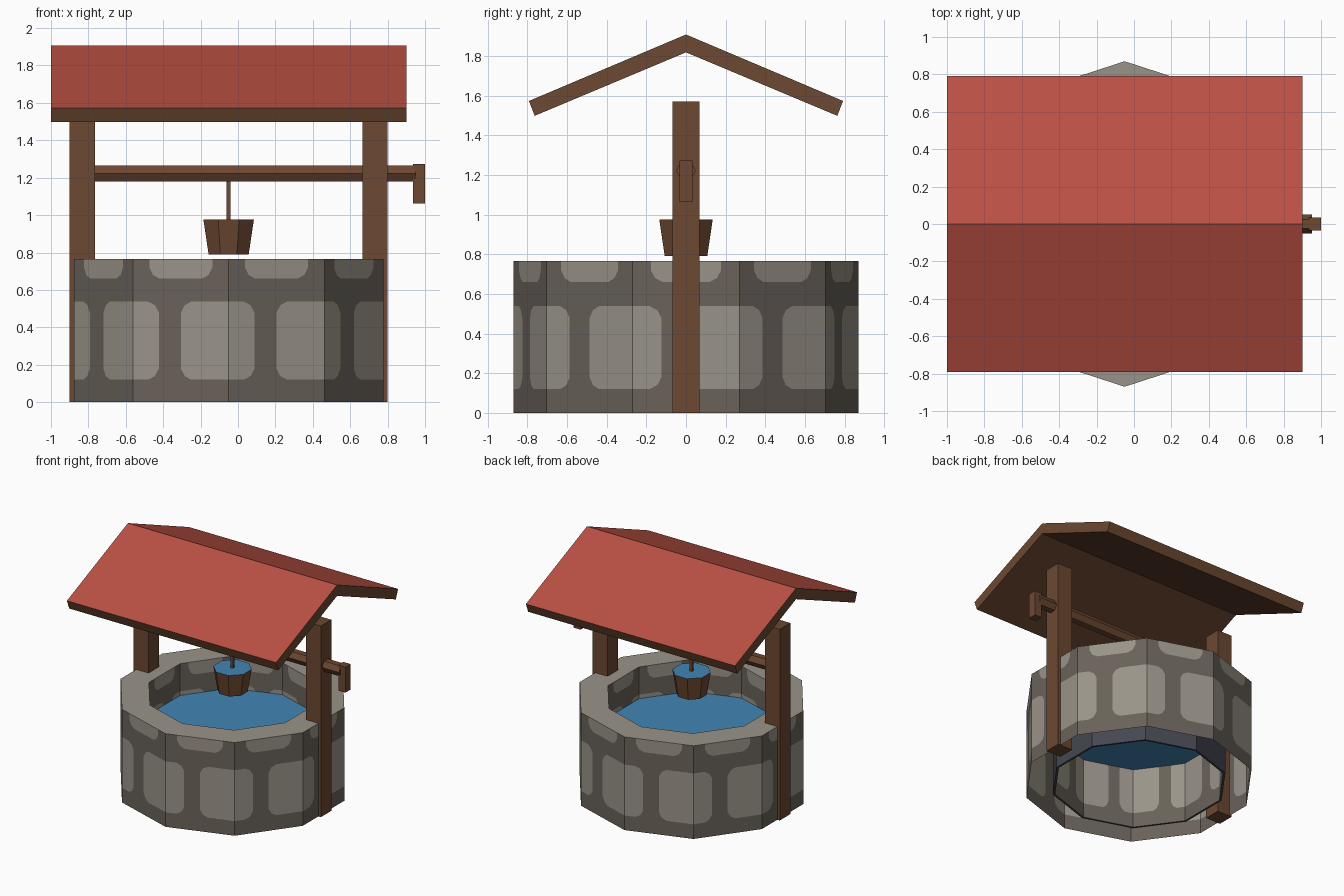
import bpy, bmesh, math
from mathutils import Vector

if "Cube" in bpy.data.objects:
    bpy.data.objects.remove(bpy.data.objects["Cube"])

CX = -0.05          # centre of the well ring
H = 0.765           # ring height


def mat(name, r, g, b):
    lin = [(c / 255 / 12.92) if c < 11 else ((c / 255 + 0.055) / 1.055) ** 2.4 for c in (r, g, b)]
    m = bpy.data.materials.new(name)
    m.diffuse_color = (*lin, 1)
    m.use_nodes = True
    m.node_tree.nodes["Principled BSDF"].inputs["Base Color"].default_value = m.diffuse_color
    return m


STONE = mat("light_stone", 154, 148, 137)
MORTAR = mat("dark_mortar", 106, 98, 90)
WOOD = mat("brown_wood", 108, 72, 49)
RED = mat("red_roof", 186, 80, 67)
WATER = mat("blue_water", 66, 133, 180)
SLATE = mat("dark_slate", 70, 72, 82)


def finish(name, bm, mats, normals=True):
    if normals:
        bmesh.ops.recalc_face_normals(bm, faces=bm.faces)
    me = bpy.data.meshes.new(name)
    bm.to_mesh(me)
    bm.free()
    for m in mats:
        me.materials.append(m)
    ob = bpy.data.objects.new(name, me)
    bpy.context.collection.objects.link(ob)
    return ob


def box(name, lo, hi, m):
    bm = bmesh.new()
    bmesh.ops.create_cube(bm, size=1)
    for v in bm.verts:
        v.co = Vector([(a + b) / 2 + c * (b - a) for a, b, c in zip(lo, hi, v.co)])
    return finish(name, bm, [m])


def ring_pts(r, n, z, off=0.0):
    return [Vector((CX + r * math.cos(off + i * math.tau / n),
                    r * math.sin(off + i * math.tau / n), z)) for i in range(n)]


def loft(name, rings, mats, cap_start=False, cap_end=False, rule=None):
    bm = bmesh.new()
    vs = [[bm.verts.new(p) for p in ring] for ring in rings]
    for a, b in zip(vs, vs[1:]):
        for i in range(len(a)):
            j = (i + 1) % len(a)
            bm.faces.new((a[i], a[j], b[j], b[i]))
    if cap_start:
        bm.faces.new(vs[0][::-1])
    if cap_end:
        bm.faces.new(vs[-1])
    bm.normal_update()
    if rule:
        for f in bm.faces:
            f.material_index = rule(f)
    return finish(name, bm, mats, normals=cap_start or cap_end)


# ---- stone pattern: one stone per side in each row, with cut corners ----
LOW = [(-0.5, 0.27), (0.5, 1.27)]
TOP = [(0.17, 0.83)]
CUTS = sorted({0, .16, .23, .27, .5, .54, .61, 1, .17, .21, .28, .72, .79, .83})


def depth(u, spans):
    return max(min(u - a, b - u) for a, b in spans)


def inset(u, spans):
    d = max(depth(u, spans), 0)
    if d < 0.04:
        return 0.06 - d
    return max(0.02 - (d - 0.04) * 0.02 / 0.07, 0)


def stone_wall(name, r, inward):
    bm = bmesh.new()
    corners = ring_pts(r, 10, 0, math.pi / 2)
    for k in range(10):
        p, q = corners[k], corners[(k + 1) % 10]
        cols = []
        for u in CUTS:
            low, top = inset(u, LOW), inset(u, TOP)
            levels = (0, 0.12 + low, 0.538 - low, 0.66 + top, H)
            base = p.lerp(q, u)
            cols.append([bm.verts.new((base.x, base.y, z)) for z in levels])
        for i, (a, b) in enumerate(zip(cols, cols[1:])):
            mid = (CUTS[i] + CUTS[i + 1]) / 2
            for j in range(4):
                quad = [a[j], b[j], b[j + 1], a[j + 1]]
                f = bm.faces.new(quad[::-1] if inward else quad)
                spans = {1: LOW, 3: TOP}.get(j)
                f.material_index = 0 if spans and depth(mid, spans) > 0 else 1
    bmesh.ops.remove_doubles(bm, verts=bm.verts, dist=1e-5)
    return finish(name, bm, [STONE, MORTAR], normals=False)


# Well ring: outer wall, inner wall, flat rim, dark backing of the shaft
stone_wall("outer_wall", 0.87, False)
stone_wall("inner_wall", 0.65, True)
up = math.pi / 2
loft("wall_rim", [ring_pts(0.87, 10, H, up), ring_pts(0.65, 10, H, up)], [STONE])
loft("shaft_backing", [ring_pts(0.65, 10, 0, up), ring_pts(0.668, 10, 0, up),
                       ring_pts(0.668, 10, H - 0.01, up)], [SLATE])

# Water surface
loft("well_water", [ring_pts(0.648, 10, 0.495, up), ring_pts(0.648, 10, 0.505, up)],
     [WATER], True, True)

# Posts
box("left_post", (-0.90, -0.068, 0), (-0.765, 0.068, 1.57), WOOD)
box("right_post", (0.665, -0.068, 0), (0.80, 0.068, 1.57), WOOD)

# Hexagonal axle and crank
hexa = [(0.05 * math.cos(i * math.pi / 3), 1.222 + 0.05 * math.sin(i * math.pi / 3)) for i in range(6)]
loft("axle", [[Vector((x, y, z)) for y, z in hexa] for x in (-0.83, 0.953)], [WOOD], True, True)
box("crank", (0.935, -0.034, 1.063), (1.0, 0.034, 1.272), WOOD)

# Rope and bucket, the bucket filled to the brim
box("rope", (CX - 0.011, -0.011, 0.96), (CX + 0.011, 0.011, 1.2), WOOD)
loft("bucket", [ring_pts(0.116, 8, 0.79, math.pi / 8), ring_pts(0.146, 8, 0.976, math.pi / 8)],
     [WOOD, WATER], True, True, lambda f: 1 if f.normal.z > 0.9 else 0)

# Roof: folded slab, red on the upper slopes only
profile = [(-0.792, 1.573), (-0.763, 1.498), (0, 1.818), (0.763, 1.498), (0.792, 1.573), (0, 1.908)]
bm = bmesh.new()
ends = [[bm.verts.new((x, y, z)) for y, z in profile] for x in (-1.0, 0.9)]
for i in range(6):
    j = (i + 1) % 6
    f = bm.faces.new((ends[0][i], ends[0][j], ends[1][j], ends[1][i]))
    f.material_index = 1 if i in (4, 5) else 0
for e in ends:                       # gable ends, one quad for each slope
    bm.faces.new((e[0], e[1], e[2], e[5]))
    bm.faces.new((e[5], e[2], e[3], e[4]))
finish("roof", bm, [WOOD, RED])
